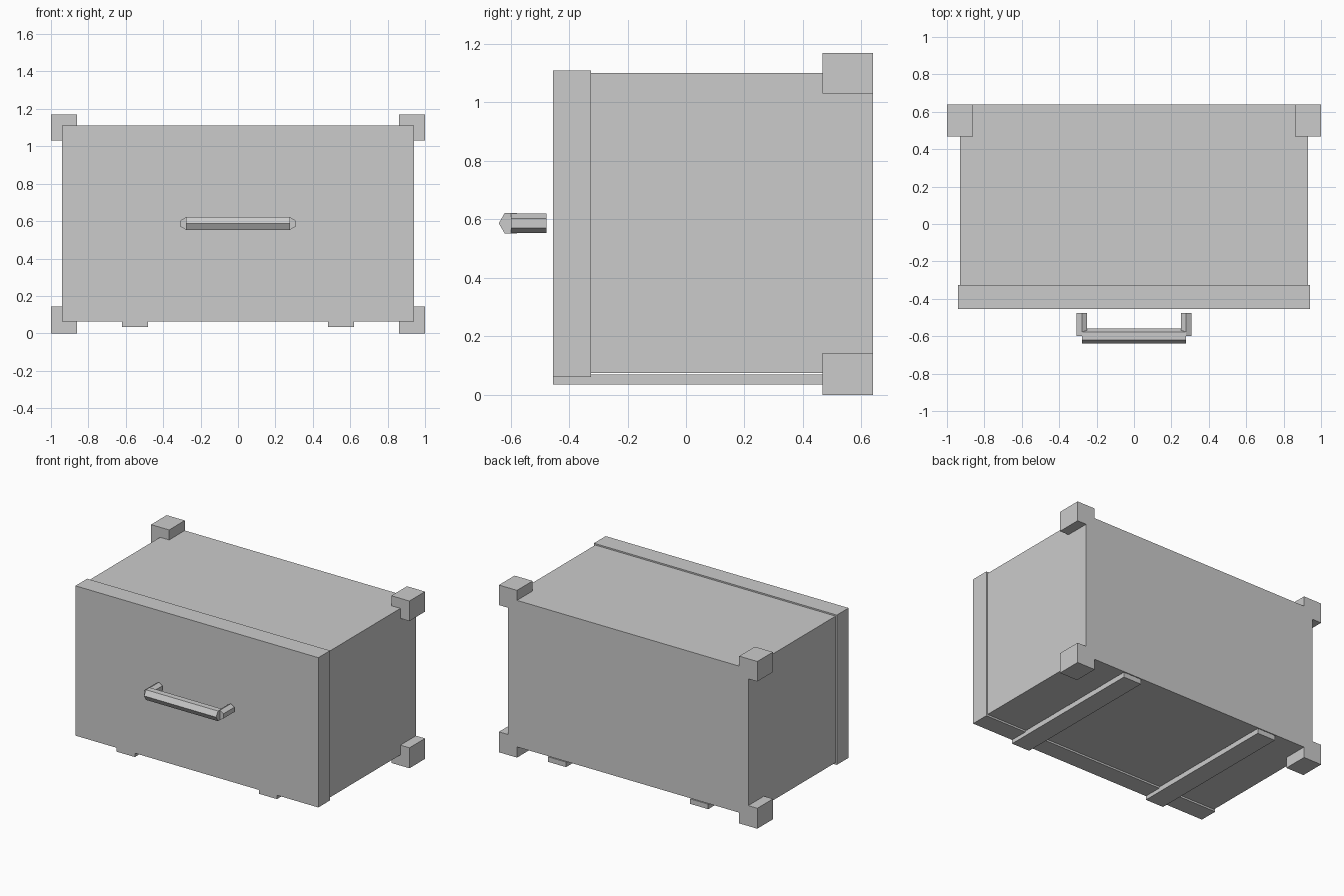
import bpy
import math
from mathutils import Matrix

cube = bpy.data.objects.get("Cube")
if cube:
    bpy.data.objects.remove(cube, do_unlink=True)

grey = bpy.data.materials.new("light_grey")
grey.use_nodes = True
colour = (0.6, 0.6, 0.6, 1)
grey.diffuse_color = colour
grey.node_tree.nodes["Principled BSDF"].inputs["Base Color"].default_value = colour


def box(name, x, y, z):
    """Box from its (low, high) extents on each axis."""
    spans = (x, y, z)
    bpy.ops.mesh.primitive_cube_add(size=1, location=[(a + b) / 2 for a, b in spans])
    ob = bpy.context.object
    ob.name = name
    ob.data.transform(Matrix.Diagonal([b - a for a, b in spans] + [1]))
    ob.data.materials.append(grey)
    return ob


def hex_bar(name, radius, length, centre, rotation):
    """Six-sided bar, turned from z to lie along another axis."""
    bpy.ops.mesh.primitive_cylinder_add(vertices=6, radius=radius, depth=length,
                                        location=centre, rotation=rotation)
    ob = bpy.context.object
    ob.name = name
    ob.data.materials.append(grey)
    return ob


# Drawer body and its slightly larger front panel
box("drawer_body", (-0.93, 0.93), (-0.325, 0.64), (0.075, 1.10))
box("front_panel", (-0.94, 0.94), (-0.455, -0.325), (0.062, 1.11))

# Corner blocks, runners and handle arms on both sides
HANDLE_Z = 0.587
for side, s in (("left", 1), ("right", -1)):
    block_x = sorted((s * 0.86, s * 1.0))
    box(f"{side}_lower_corner_block", block_x, (0.467, 0.64), (0, 0.143))
    box(f"{side}_upper_corner_block", block_x, (0.467, 0.64), (1.03, 1.17))
    box(f"{side}_runner", sorted((s * 0.48, s * 0.62)), (-0.455, 0.64), (0.035, 0.07))
    hex_bar(f"{side}_handle_arm", 0.033, 0.122, (s * 0.279, -0.538, HANDLE_Z),
            (math.pi / 2, 0, 0))

# Handle grip, with its pointed edge facing forward
hex_bar("handle_grip", 0.041, 0.558, (0, -0.599, HANDLE_Z), (0, math.pi / 2, 0))
